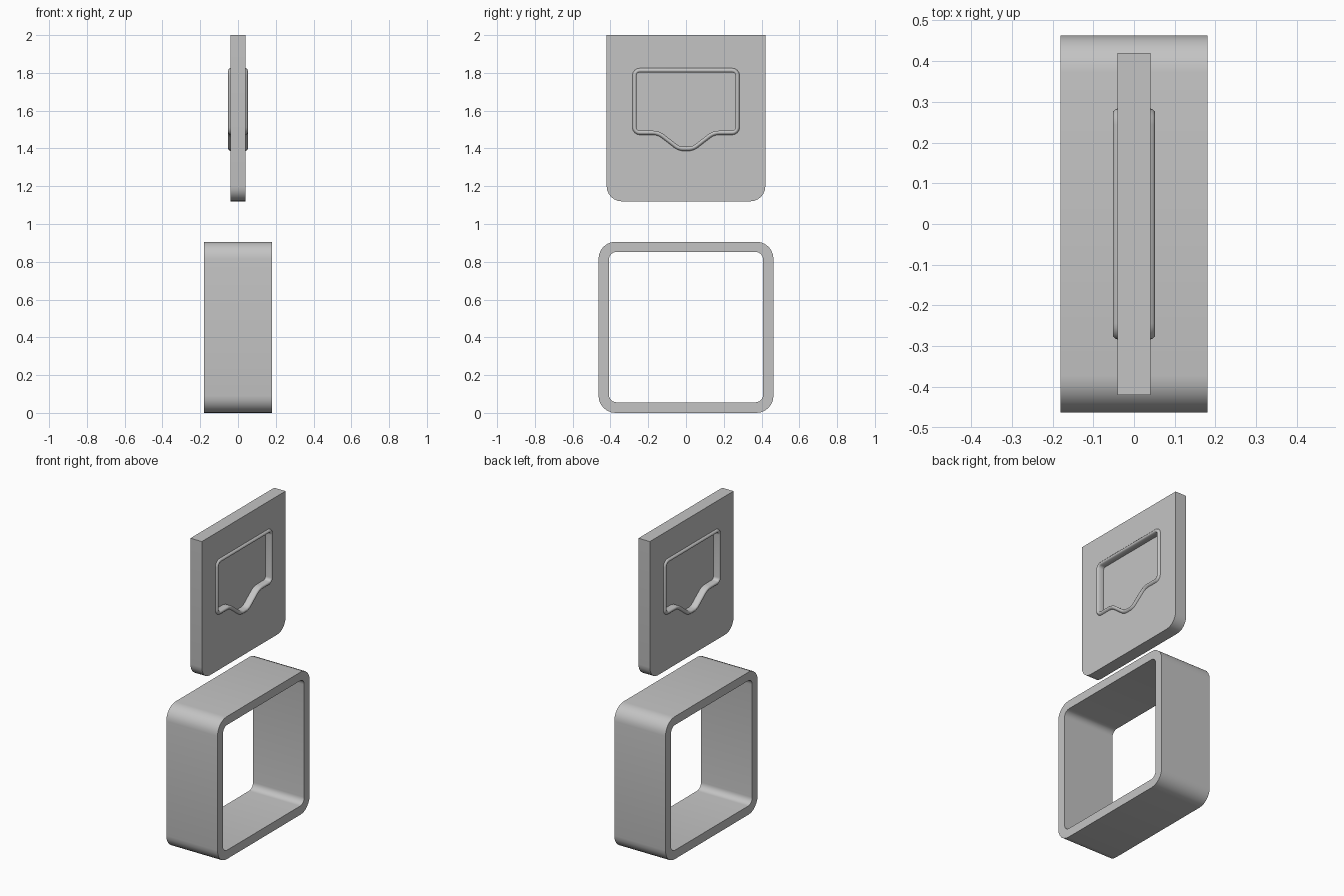
import bpy, bmesh, math
from mathutils import Vector

cube = bpy.data.objects.get("Cube")
if cube:
    bpy.data.objects.remove(cube, do_unlink=True)

grey = bpy.data.materials.new("plain grey")
grey.use_nodes = True
grey.diffuse_color = (0.55, 0.55, 0.55, 1)
grey.node_tree.nodes["Principled BSDF"].inputs["Base Color"].default_value = grey.diffuse_color


def rounded(corners, steps=6):
    """Closed (y, z) outline whose corners (y, z, radius) are filleted."""
    out = []
    for i, (y, z, r) in enumerate(corners):
        p = Vector((y, z))
        if r == 0:
            out.append(p)
            continue
        a = (Vector(corners[i - 1][:2]) - p).normalized()
        b = (Vector(corners[(i + 1) % len(corners)][:2]) - p).normalized()
        half = a.angle(b) / 2
        centre = p + (a + b).normalized() * (r / math.sin(half))
        start = p + a * (r / math.tan(half)) - centre
        end = p + b * (r / math.tan(half)) - centre
        sweep = start.angle(end)
        for k in range(steps + 1):
            t = k / steps
            out.append(centre + (start * math.sin((1 - t) * sweep)
                                 + end * math.sin(t * sweep)) / math.sin(sweep))
    return out


def inset(outline, d):
    """Move a counter-clockwise outline inwards by d."""
    out = []
    for i, p in enumerate(outline):
        a = (p - outline[i - 1]).normalized()
        b = (outline[(i + 1) % len(outline)] - p).normalized()
        na, nb = Vector((-a.y, a.x)), Vector((-b.y, b.x))
        n = (na + nb).normalized()
        out.append(p + n * (d / n.dot(na)))
    return out


def add_loop(bm, outline, x):
    return [bm.verts.new((x, p.x, p.y)) for p in outline]


def bridge(bm, a, b):
    for i in range(len(a)):
        bm.faces.new((a[i - 1], a[i], b[i], b[i - 1]))


def loop_edges(bm, loop):
    return [bm.edges.get((loop[i - 1], loop[i])) or bm.edges.new((loop[i - 1], loop[i]))
            for i in range(len(loop))]


def finish(bm, name):
    bmesh.ops.recalc_face_normals(bm, faces=bm.faces)
    mesh = bpy.data.meshes.new(name)
    bm.to_mesh(mesh)
    bm.free()
    mesh.materials.append(grey)
    obj = bpy.data.objects.new(name, mesh)
    bpy.context.collection.objects.link(obj)
    bpy.ops.object.select_all(action='DESELECT')
    obj.select_set(True)
    bpy.context.view_layer.objects.active = obj
    bpy.ops.object.shade_smooth_by_angle(angle=math.radians(40))


def box_outline(half, low, high, r_low, r_high):
    return rounded([(-half, low, r_low), (half, low, r_low),
                    (half, high, r_high), (-half, high, r_high)])


# Square band with rounded corners
bm = bmesh.new()
outer = box_outline(0.463, 0, 0.906, 0.09, 0.09)
inner = box_outline(0.408, 0.056, 0.852, 0.04, 0.04)
loops = [add_loop(bm, o, x) for o, x in
         ((outer, -0.18), (outer, 0.18), (inner, 0.18), (inner, -0.18))]
for i in range(4):
    bridge(bm, loops[i - 1], loops[i])
finish(bm, "square_band")

# Panel with a rimmed recess on both faces
bm = bmesh.new()
plate = box_outline(0.42, 1.12, 2.0, 0.08, 0)
right_half = [(0.04, 1.387, 0.08), (0.15, 1.472, 0.08),
              (0.284, 1.472, 0.04), (0.284, 1.825, 0.04)]
recess = rounded(right_half + [(-y, z, r) for y, z, r in reversed(right_half)])
# Rim section: distance inwards, distance from the panel's middle
section = [(0, 0.04), (0.003, 0.047), (0.008, 0.051), (0.013, 0.052),
           (0.018, 0.05), (0.022, 0.045), (0.022, 0.01)]
sides = []
for s in (-1, 1):
    edge = add_loop(bm, plate, s * 0.04)
    rings = [add_loop(bm, inset(recess, d), s * x) for d, x in section]
    for a, b in zip(rings, rings[1:]):
        bridge(bm, a, b)
    bm.faces.new(rings[-1])
    bmesh.ops.triangle_fill(bm, use_beauty=True,
                            edges=loop_edges(bm, edge) + loop_edges(bm, rings[0]))
    sides.append(edge)
bridge(bm, *sides)
finish(bm, "recessed_panel")
